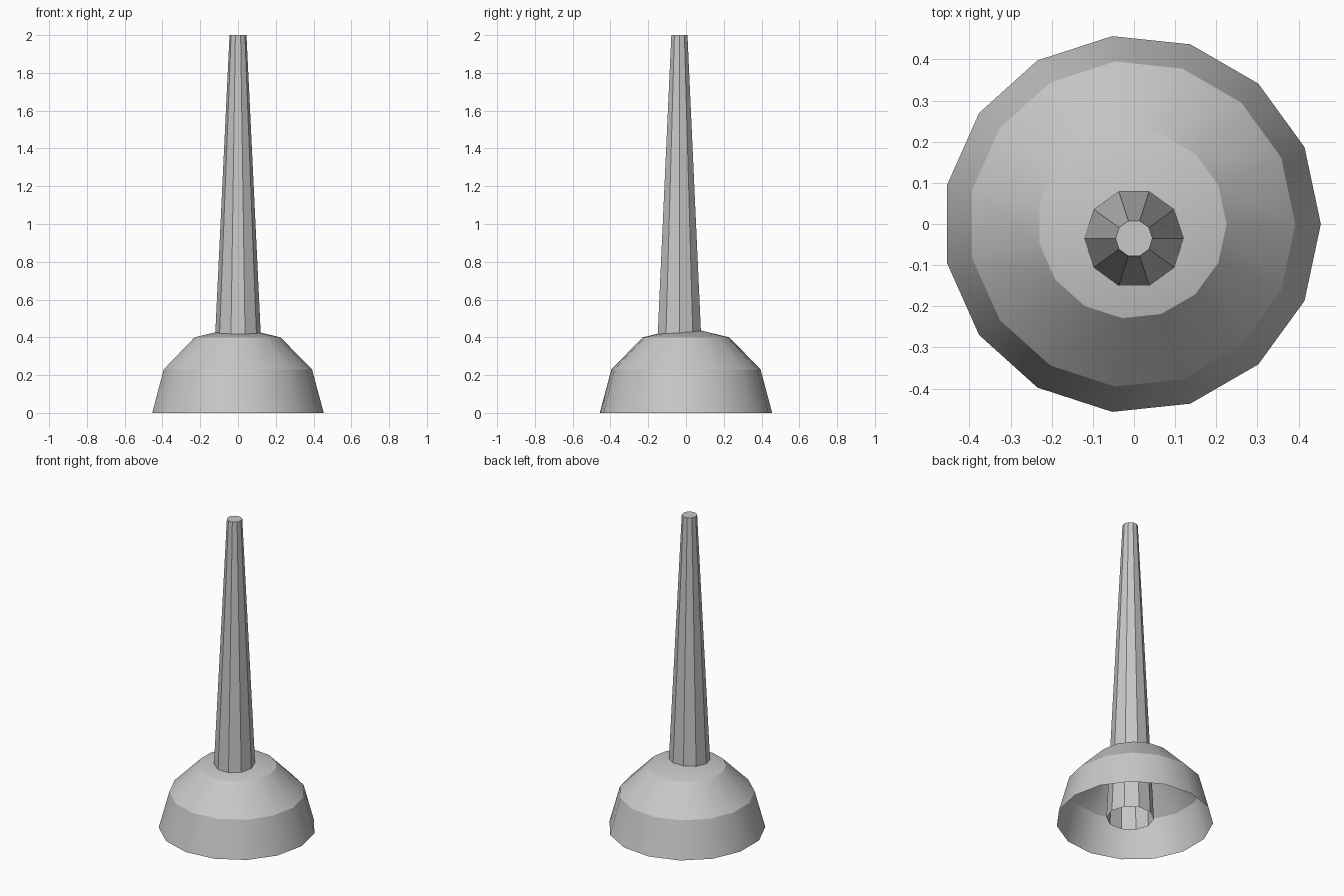
import bpy
import bmesh
from math import cos, sin, tau, radians

old = bpy.data.objects.get("Cube")
if old:
    bpy.data.objects.remove(old, do_unlink=True)

grey = bpy.data.materials.new("plain grey")
grey.use_nodes = True
colour = (0.58, 0.58, 0.58, 1)
grey.diffuse_color = colour
grey.node_tree.nodes["Principled BSDF"].inputs["Base Color"].default_value = colour


def lathe(name, profile, sides, centre, smooth_angle):
    """Turn (radius, height) points about z; a zero radius makes a tip."""
    bm = bmesh.new()
    rings = []
    for radius, z in profile:
        count = sides if radius else 1
        rings.append([bm.verts.new((radius * cos(tau * i / sides),
                                    radius * sin(tau * i / sides), z))
                      for i in range(count)])
    for low, high in zip(rings, rings[1:]):
        for i in range(sides):
            j = (i + 1) % sides
            if len(high) == 1:
                bm.faces.new((low[i], low[j], high[0]))
            else:
                bm.faces.new((low[i], low[j], high[j], high[i]))
    if len(rings[-1]) > 1:
        bm.faces.new(rings[-1])
    mesh = bpy.data.meshes.new(name)
    bm.to_mesh(mesh)
    bm.free()
    mesh.materials.append(grey)
    obj = bpy.data.objects.new(name, mesh)
    obj.location = (*centre, 0)
    bpy.context.collection.objects.link(obj)
    bpy.ops.object.select_all(action="DESELECT")
    obj.select_set(True)
    bpy.context.view_layer.objects.active = obj
    if smooth_angle:
        bpy.ops.object.shade_smooth_by_angle(angle=radians(smooth_angle))
    return obj


# Hollow suction cup, open underneath
lathe("cup", [(0.459, 0), (0.397, 0.23), (0.23, 0.40), (0, 0.455)],
      15, (-0.005, 0), 26)

# Tapered stick passing down inside the cup, open at its lower end
lathe("stick", [(0.139, 0.03), (0.045, 2.0)], 10, (0, -0.035), 0)
